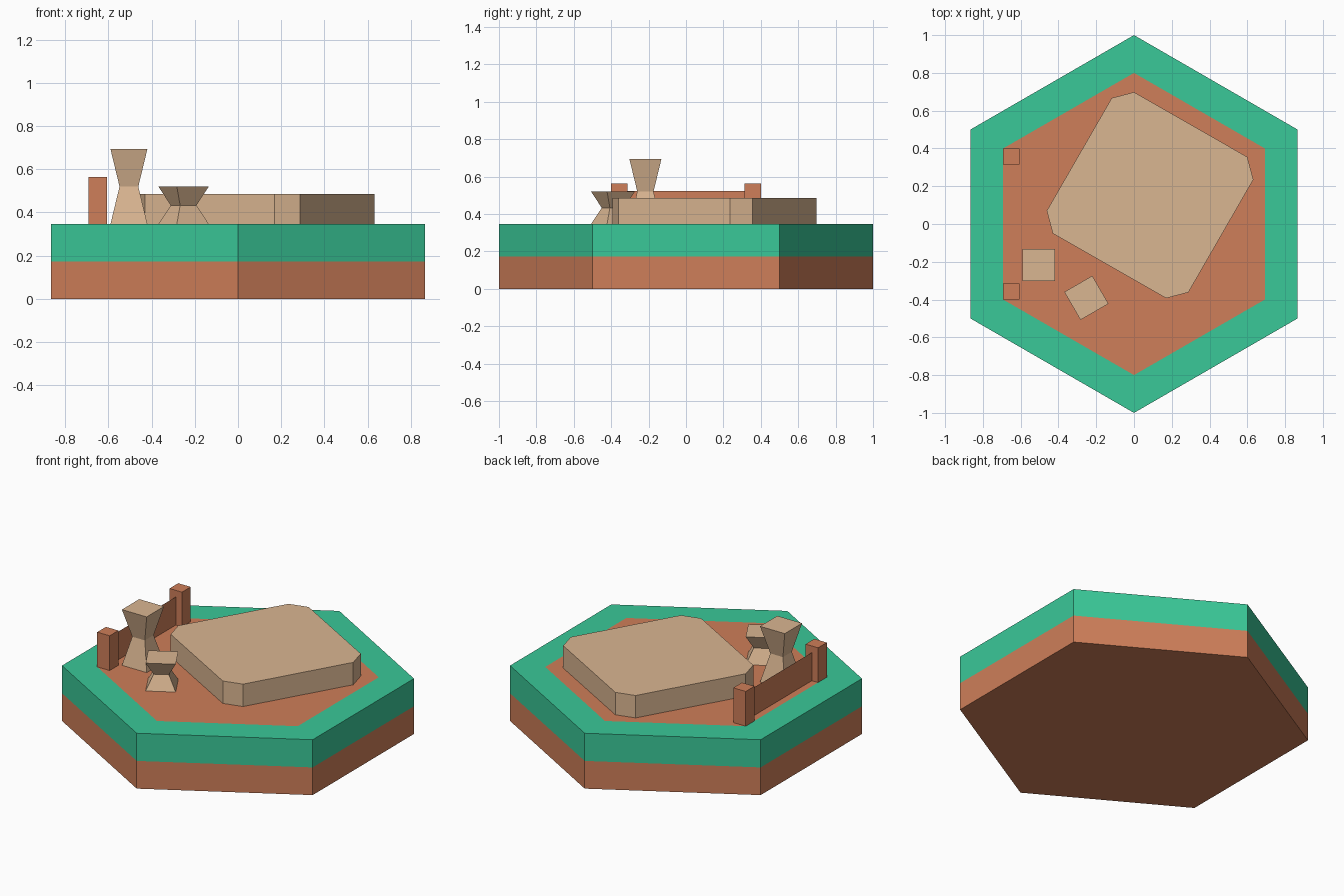
import bpy, bmesh
from math import sin, cos, pi, radians

if "Cube" in bpy.data.objects:
    bpy.data.objects.remove(bpy.data.objects["Cube"])


def material(name, rgb):
    m = bpy.data.materials.new(name)
    m.diffuse_color = (*rgb, 1)
    m.use_nodes = True
    m.node_tree.nodes["Principled BSDF"].inputs["Base Color"].default_value = m.diffuse_color
    return m


SOIL = material("terracotta", (0.62, 0.21, 0.10))
GRASS = material("green", (0.042, 0.58, 0.315))
STONE = material("sandstone", (0.70, 0.465, 0.285))


def poly(n, r, start=0.0):
    return [(r * cos(start + 2 * pi * i / n), r * sin(start + 2 * pi * i / n)) for i in range(n)]


def loft(name, rings, mats, band_mats=None, cap_mat=0):
    """Skin a stack of (outline, z) rings and cap both ends."""
    bm = bmesh.new()
    loops = [[bm.verts.new((x, y, z)) for x, y in outline] for outline, z in rings]
    n = len(loops[0])
    for k, (a, b) in enumerate(zip(loops, loops[1:])):
        for i in range(n):
            j = (i + 1) % n
            f = bm.faces.new((a[i], a[j], b[j], b[i]))
            f.material_index = band_mats[k] if band_mats else 0
    bm.faces.new(loops[0][::-1]).material_index = cap_mat
    bm.faces.new(loops[-1]).material_index = cap_mat
    bmesh.ops.recalc_face_normals(bm, faces=bm.faces)
    me = bpy.data.meshes.new(name)
    bm.to_mesh(me)
    bm.free()
    for m in mats:
        me.materials.append(m)
    ob = bpy.data.objects.new(name, me)
    bpy.context.collection.objects.link(ob)
    return ob


TOP = 0.346

# Hexagonal tile: soil layer, green layer, green rim, soil centre
outer, inner = poly(6, 1.0, pi / 2), poly(6, 0.8, pi / 2)
loft("hex_tile", [(outer, 0), (outer, TOP / 2), (outer, TOP), (inner, TOP)],
     [SOIL, GRASS], band_mats=[0, 1, 1])

# Low stone platform with clipped corners
platform = [(0, 0.698), (-0.118, 0.667), (-0.462, 0.07), (-0.43, -0.05),
            (0.17, -0.393), (0.288, -0.362), (0.632, 0.235), (0.60, 0.355)]
loft("stone_platform", [(platform, TOP), (platform, 0.486)], [STONE])


# Hourglass pedestals with a pinched waist
def pedestal(name, x, y, height, angle):
    wide = poly(4, 0.0855 * 2 ** 0.5, pi / 4)
    waist = poly(4, 0.0435 * 2 ** 0.5, pi / 4)
    ob = loft(name, [(wide, 0), (waist, height / 2), (wide, height)], [STONE])
    ob.location = (x, y, TOP)
    ob.rotation_euler.z = radians(angle)


pedestal("tall_pedestal", -0.505, -0.217, 0.348, 0)
pedestal("short_pedestal", -0.252, -0.391, 0.174, 30)

# Fence: two square posts and a thin panel between them
for side, label in ((-1, "front"), (1, "back")):
    sq = [(-0.65 + x, side * 0.357 + y) for x, y in poly(4, 0.043 * 2 ** 0.5, pi / 4)]
    loft(label + "_fence_post", [(sq, TOP), (sq, 0.563)], [SOIL])

me = bpy.data.meshes.new("fence_panel")
me.from_pydata([(-0.65, y, z) for y, z in
                ((-0.315, TOP), (0.315, TOP), (0.315, 0.522), (-0.315, 0.522))],
               [], [(0, 1, 2, 3)])
me.materials.append(SOIL)
bpy.context.collection.objects.link(bpy.data.objects.new("fence_panel", me))
